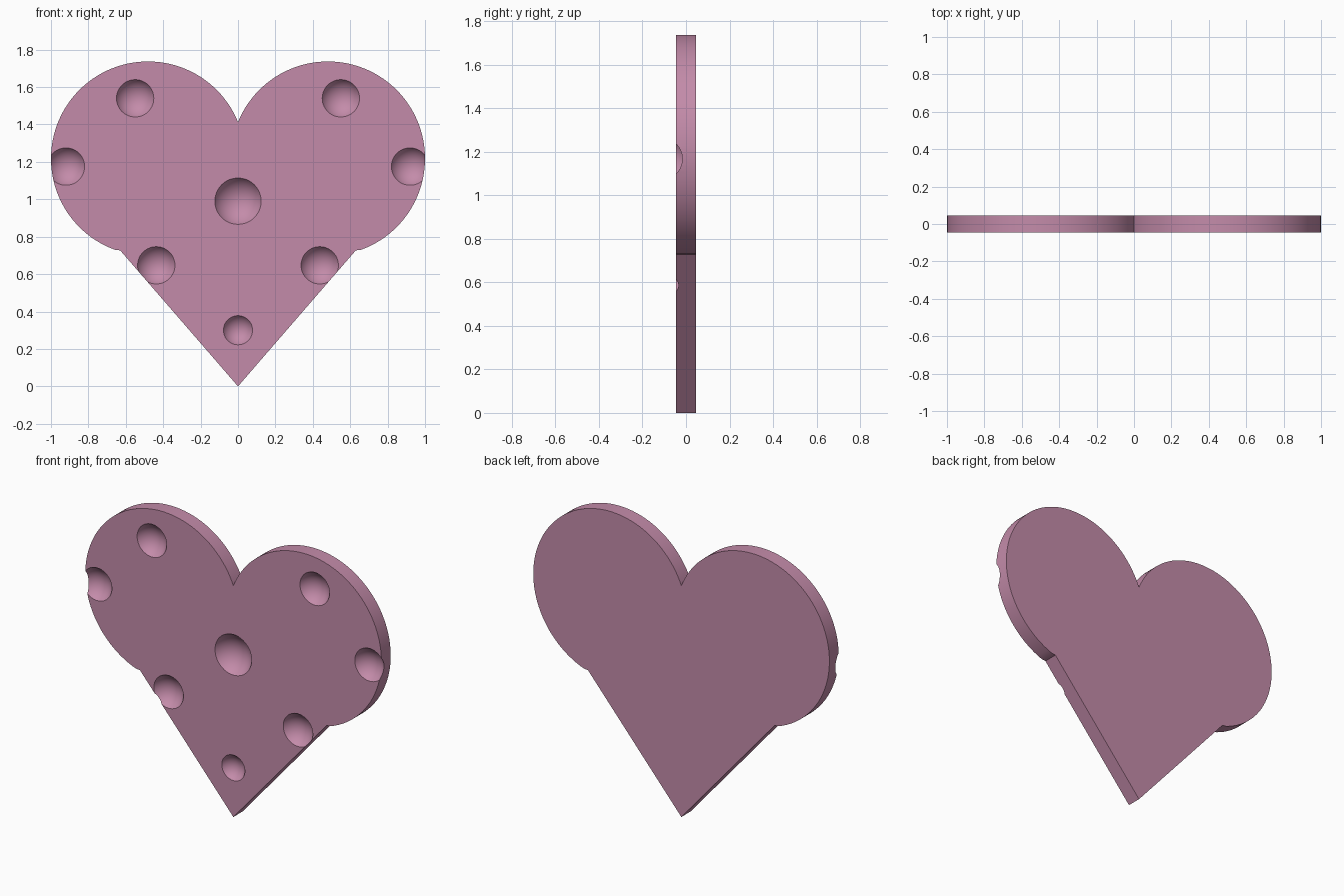
import bpy, bmesh
from math import sin, cos, atan2, pi, sqrt
from mathutils import Matrix

if "Cube" in bpy.data.objects:
    bpy.data.objects.remove(bpy.data.objects["Cube"])

HALF = 0.045                      # half thickness
CX, CZ, R = 0.481, 1.218, 0.519   # right lobe circle
CORNER = (0.63, 0.727)            # where the straight side meets the lobe
NOTCH_Z = CZ + sqrt(R * R - CX * CX)


def make_object(name, bm):
    mesh = bpy.data.meshes.new(name)
    bm.to_mesh(mesh)
    bm.free()
    obj = bpy.data.objects.new(name, mesh)
    bpy.context.collection.objects.link(obj)
    return obj


# Heart outline: tip, straight side, lobe arc, notch, then mirrored
a0 = atan2(CORNER[1] - CZ, CORNER[0] - CX)
a1 = atan2(NOTCH_Z - CZ, -CX)
N = 72
right = [CORNER]
right += [(CX + R * cos(a0 + (a1 - a0) * i / N), CZ + R * sin(a0 + (a1 - a0) * i / N))
          for i in range(1, N)]
outline = [(0, 0)] + right + [(0, NOTCH_Z)] + [(-x, z) for x, z in reversed(right)]

# Heart plate
bm = bmesh.new()
face = bm.faces.new([bm.verts.new((x, -HALF, z)) for x, z in outline])
ext = bmesh.ops.extrude_face_region(bm, geom=[face])
bmesh.ops.translate(bm, vec=(0, 2 * HALF, 0),
                    verts=[v for v in ext["geom"] if isinstance(v, bmesh.types.BMVert)])
bmesh.ops.recalc_face_normals(bm, faces=bm.faces)
heart = make_object("heart_plate", bm)

# Round dimples in the front face: x, z, rim radius
dimples = [(0, 0.99, 0.124), (0, 0.30, 0.078)]
for x, z in ((0.55, 1.54), (0.92, 1.175), (0.437, 0.647)):
    dimples += [(x, z, 0.1), (-x, z, 0.1)]
bm = bmesh.new()
for x, z, r in dimples:
    mat = Matrix.Translation((x, -HALF - 0.56 * r, z)) @ Matrix.Rotation(pi / 2, 4, 'X')
    bmesh.ops.create_uvsphere(bm, u_segments=48, v_segments=32, radius=1.146 * r, matrix=mat)
cutter = make_object("dimple_cutter", bm)
cutter.hide_render = True

cut = heart.modifiers.new("dimples", 'BOOLEAN')
cut.operation = 'DIFFERENCE'
cut.solver = 'EXACT'
cut.object = cutter
bpy.context.view_layer.objects.active = heart
heart.select_set(True)
bpy.ops.object.modifier_apply(modifier=cut.name)
bpy.data.objects.remove(cutter)

# Smooth curved walls, sharp rims
bpy.ops.object.shade_smooth_by_angle(angle=pi / 6)

# Pink colour
pink = bpy.data.materials.new("pink")
pink.diffuse_color = (0.55, 0.26, 0.40, 1)
pink.use_nodes = True
pink.node_tree.nodes["Principled BSDF"].inputs["Base Color"].default_value = pink.diffuse_color
heart.data.materials.clear()
heart.data.materials.append(pink)
